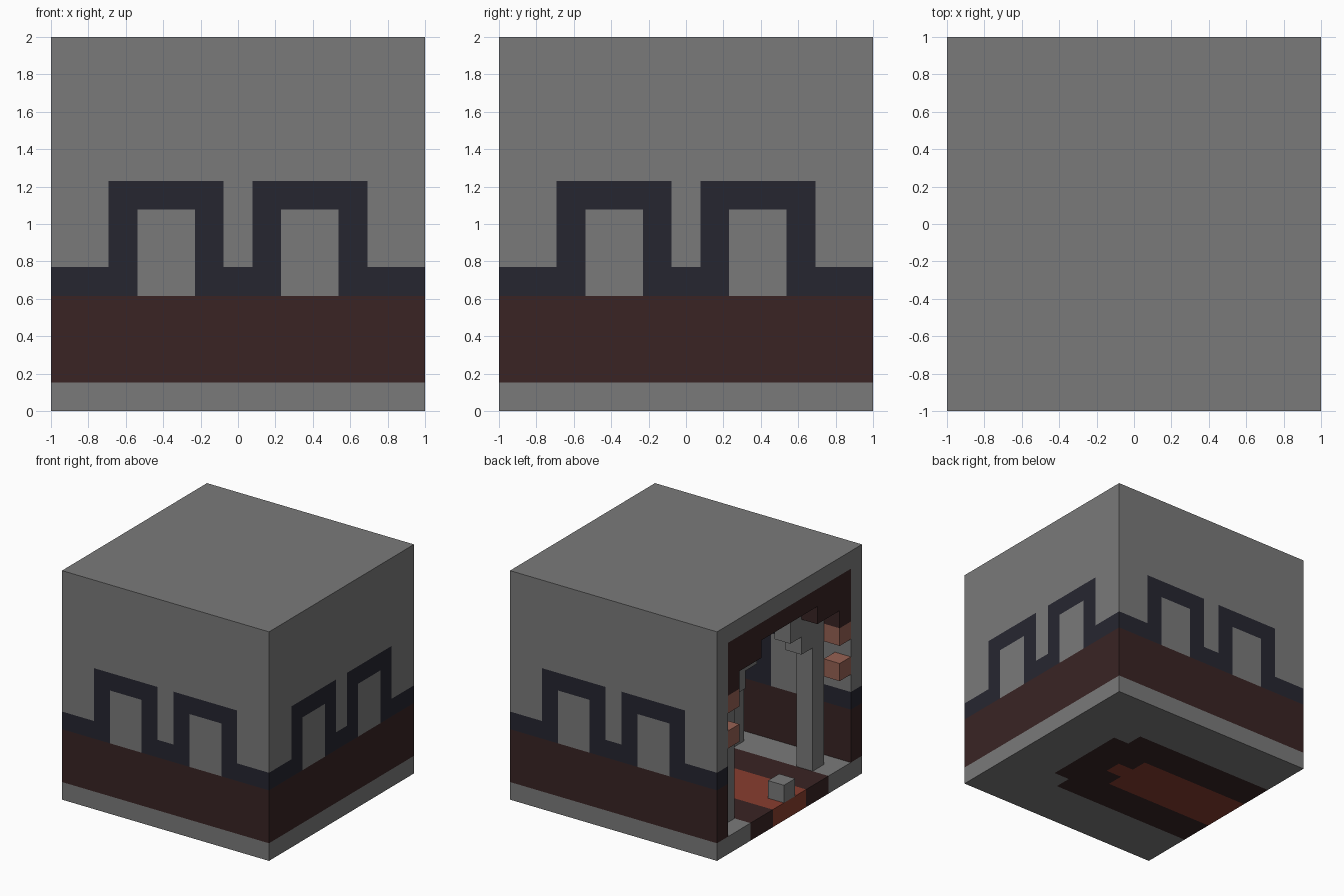
import bpy
import bmesh

cube = bpy.data.objects.get("Cube")
if cube:
    bpy.data.objects.remove(cube, do_unlink=True)

N = 13          # blocks along each side
U = 2 / N       # size of one block


def material(name, color):
    m = bpy.data.materials.new(name)
    m.use_nodes = True
    rgba = (*color, 1)
    m.diffuse_color = rgba
    bsdf = next(n for n in m.node_tree.nodes if n.type == 'BSDF_PRINCIPLED')
    bsdf.inputs["Base Color"].default_value = rgba
    return m


STONE = material("grey stone", (0.195, 0.195, 0.195))
BROWN = material("dark brown", (0.041, 0.0176, 0.0176))
NAVY = material("dark navy", (0.0194, 0.0194, 0.0296))
RED = material("carpet red", (0.25, 0.048, 0.028))
BRICK = material("brick orange", (0.305, 0.12, 0.087))


def prism(name, mat, axis, outline, start, end):
    """Extrude a flat outline, in block units, along one axis."""
    place = {'x': lambda u, v, w: (w, u, v),
             'y': lambda u, v, w: (u, w, v),
             'z': lambda u, v, w: (u, v, w)}[axis]
    bm = bmesh.new()
    rings = []
    for w in (start, end):
        ring = []
        for u, v in outline:
            x, y, z = place(u, v, w)
            ring.append(bm.verts.new((x * U - 1, y * U - 1, z * U)))
        rings.append(ring)
    for ring in rings:
        bm.faces.new(ring)
    for i in range(len(outline)):
        j = (i + 1) % len(outline)
        bm.faces.new((rings[0][i], rings[0][j], rings[1][j], rings[1][i]))
    bmesh.ops.recalc_face_normals(bm, faces=bm.faces)
    mesh = bpy.data.meshes.new(name)
    bm.to_mesh(mesh)
    bm.free()
    mesh.materials.append(mat)
    ob = bpy.data.objects.new(name, mesh)
    bpy.context.collection.objects.link(ob)
    return ob


def rect(u0, v0, u1, v1):
    return [(u0, v0), (u1, v0), (u1, v1), (u0, v1)]


def mirror_u(path):
    return path + [(N - u, v) for u, v in reversed(path)]


def mirror_v(path):
    return path + [(u, N - v) for u, v in reversed(path)]


# Floor with the inlaid carpet
red_edge = mirror_v([(0, 5), (7, 5), (7, 6), (8, 6)])
dark_edge = mirror_v([(0, 3), (9, 3), (9, 4), (10, 4)])
prism("carpet_centre", RED, 'z', red_edge, 0, 1)
prism("carpet_border", BROWN, 'z', dark_edge + red_edge[::-1], 0, 1)
prism("floor", STONE, 'z', rect(0, 0, N, N) + dark_edge[::-1], 0, 1)

# Roof slab
prism("roof", STONE, 'z', rect(0, 0, N, N), N - 1, N)

# Walls: brown base, navy trim around two windows, stone above
trim_low = mirror_u([(0, 4), (3, 4), (3, 7), (5, 7), (5, 4)])
trim_top = mirror_u([(0, 5), (2, 5), (2, 8), (6, 8), (6, 5)])


def wall(name, axis, start, lo, hi):
    def fit(path):
        return [(min(max(u, lo), hi), v) for u, v in path]
    end = start + 1
    prism(name + "_base", BROWN, axis, rect(lo, 1, hi, 4), start, end)
    prism(name + "_trim", NAVY, axis, fit(trim_low + trim_top[::-1]), start, end)
    prism(name + "_upper", STONE, axis, fit(trim_top) + [(hi, 12), (lo, 12)], start, end)
    for side, u in (("a", 3), ("b", 8)):
        prism(name + "_window_" + side, STONE, axis, rect(u, 4, u + 2, 7), start, end)


wall("front_wall", 'y', 0, 0, N)
wall("back_wall", 'y', N - 1, 0, N)
wall("left_wall", 'x', N - 1, 1, N - 1)

# Stepped valance at the top of the open side
valance = mirror_u([(1, 12), (1, 9), (2, 9), (2, 10), (4, 10), (4, 11)])
prism("entrance_valance", BROWN, 'x', valance, 0, 1)

# Stepped stone arches on columns
arch = mirror_u([(2, 12), (2, 1), (3, 1), (3, 8), (4, 8), (4, 9), (5, 9), (5, 11)])
for name, x in (("entrance", 1), ("middle", 6), ("inner", 11)):
    prism(name + "_arch", STONE, 'x', arch, x, x + 1)

# Brick blocks on both sides of the entrance
for side, y in (("front", 1), ("back", 11)):
    for level, z in (("lower", 6), ("upper", 8)):
        prism(f"{side}_{level}_brick", BRICK, 'x', rect(y, z, y + 1, z + 1), 0, 1)

# Small block on the carpet
prism("carpet_block", STONE, 'x', rect(6, 1, 7, 2), 0, 1)
